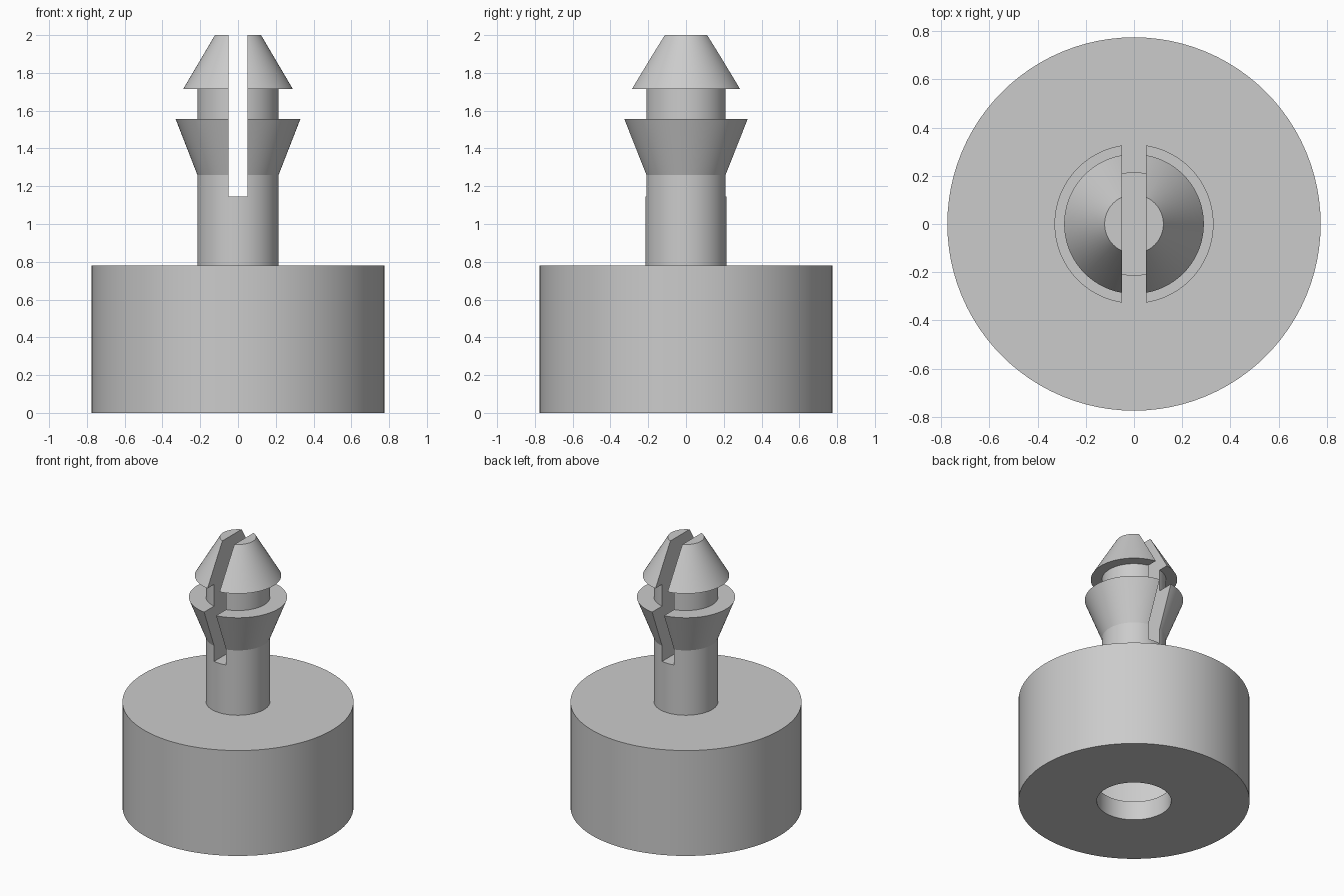
import bpy
import bmesh
import math

SIDES = 96

cube = bpy.data.objects.get("Cube")
if cube:
    bpy.data.objects.remove(cube, do_unlink=True)

# One grey plastic for everything
grey = bpy.data.materials.new("light_grey_plastic")
grey.use_nodes = True
grey.diffuse_color = (0.6, 0.6, 0.6, 1)
grey.node_tree.nodes["Principled BSDF"].inputs["Base Color"].default_value = (0.6, 0.6, 0.6, 1)


def lathe(name, profile, closed=False):
    """Spin a (radius, height) profile around z."""
    bm = bmesh.new()
    verts = [bm.verts.new((r, 0, z)) for r, z in profile]
    edges = [bm.edges.new(pair) for pair in zip(verts, verts[1:])]
    if closed:
        edges.append(bm.edges.new((verts[-1], verts[0])))
    bmesh.ops.spin(bm, geom=verts + edges, cent=(0, 0, 0), axis=(0, 0, 1),
                   angle=math.tau, steps=SIDES, use_merge=True)
    bmesh.ops.remove_doubles(bm, verts=bm.verts[:], dist=0.0001)
    bmesh.ops.recalc_face_normals(bm, faces=bm.faces[:])
    mesh = bpy.data.meshes.new(name)
    bm.to_mesh(mesh)
    bm.free()
    mesh.materials.append(grey)
    obj = bpy.data.objects.new(name, mesh)
    bpy.context.collection.objects.link(obj)
    return obj


def activate(obj):
    bpy.ops.object.select_all(action='DESELECT')
    obj.select_set(True)
    bpy.context.view_layer.objects.active = obj


# Round foot, hollow, with a hole in its underside
body_r, body_top, wall, hole_r = 0.775, 0.78, 0.14, 0.25
foot = lathe("round_foot", [
    (hole_r, 0), (body_r, 0), (body_r, body_top), (0, body_top),
    (0, body_top - wall), (body_r - wall, body_top - wall),
    (body_r - wall, wall), (hole_r, wall)], closed=True)

# Snap pin: stem, flared collar, neck and tapered tip
stem_r = 0.215
pin = lathe("snap_pin", [
    (0, 0.7), (stem_r, 0.7), (stem_r, 1.26), (0.33, 1.555),
    (stem_r, 1.555), (stem_r, 1.715), (0.29, 1.715), (0.122, 2.0), (0, 2.0)])

# Slot splitting the pin into two prongs
bpy.ops.mesh.primitive_cube_add(size=1, location=(0, 0, 1.645))
cutter = bpy.context.object
cutter.name = "slot_cutter"
cutter.scale = (0.098, 1, 1)
cutter.hide_render = True
cutter.data.materials.append(grey)
slot = pin.modifiers.new("slot", 'BOOLEAN')
slot.operation = 'DIFFERENCE'
slot.solver = 'EXACT'
slot.object = cutter
bpy.context.view_layer.update()
activate(pin)
bpy.ops.object.modifier_apply(modifier=slot.name)
bpy.data.objects.remove(cutter, do_unlink=True)

# Smooth round walls, crisp rims
for part in (foot, pin):
    activate(part)
    bpy.ops.object.shade_smooth_by_angle(angle=math.radians(20))
